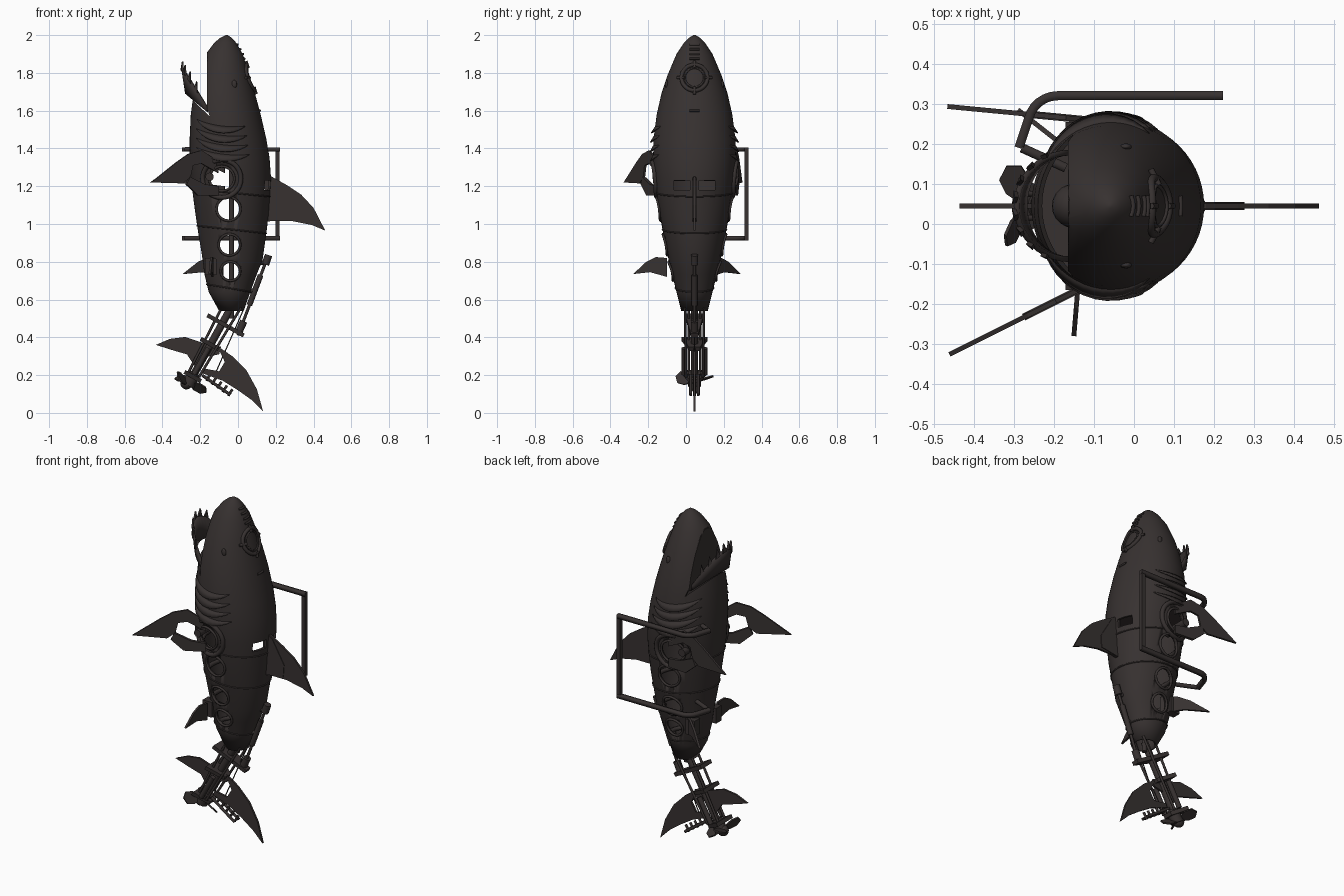
import bpy, bmesh, math
from mathutils import Vector as V

if "Cube" in bpy.data.objects:
    bpy.data.objects.remove(bpy.data.objects["Cube"])

CY = 0.045                                  # centre line of the body in y
mat = bpy.data.materials.new("dark iron")
mat.diffuse_color = (0.038, 0.031, 0.030, 1)
mat.use_nodes = True
mat.node_tree.nodes["Principled BSDF"].inputs["Base Color"].default_value = mat.diffuse_color

# hull stations: z, belly x, back x, half width
ST = [(.54, -.10, .03, .07), (.64, -.155, .065, .095), (.735, -.178, .10, .12), (.81, -.187, .13, .137),
      (.95, -.21, .15, .165), (1.05, -.225, .162, .185), (1.24, -.25, .175, .212), (1.35, -.256, .167, .219),
      (1.45, -.256, .15, .217), (1.58, -.25, .12, .2), (1.69, -.235, .09, .175), (1.79, -.21, .06, .142),
      (1.9, -.17, .025, .095), (1.96, -.125, -.01, .055), (1.985, -.095, -.032, .03), (2.0, -.066, -.055, .006)]


def section(z):
    """Centre x, radius x, radius y of the hull at a height."""
    z = min(max(z, ST[0][0]), ST[-1][0])
    for a, b in zip(ST, ST[1:]):
        if z <= b[0]:
            f = (z - a[0]) / (b[0] - a[0])
            l, r, w = (a[i] + (b[i] - a[i]) * f for i in (1, 2, 3))
            return (l + r) / 2, (r - l) / 2, w


def surf(t, z, off=0):
    c, rx, ry = section(z)
    return V((c + (rx + off) * math.cos(t), CY + (ry + off) * math.sin(t), z))


def side(x, z, s, off=0):                   # hull point on the flank at x, z
    c, rx, _ = section(z)
    return surf(s * math.acos(max(-1, min(1, (x - c) / rx))), z, off)


def back(y, z, off=0):                      # hull point on the back at y, z
    return surf(math.asin(max(-1, min(1, y / section(z)[2]))), z, off)


def finish(name, bm, smooth=False):
    bmesh.ops.recalc_face_normals(bm, faces=bm.faces)
    me = bpy.data.meshes.new(name)
    bm.to_mesh(me)
    bm.free()
    me.materials.append(mat)
    o = bpy.data.objects.new(name, me)
    bpy.context.collection.objects.link(o)
    if smooth:
        bpy.ops.object.select_all(action='DESELECT')
        o.select_set(True)
        bpy.context.view_layer.objects.active = o
        bpy.ops.object.shade_smooth_by_angle(angle=math.radians(35))
    return o


def plate(name, pts, o, u, v, th):
    """Flat outline in the plane o + a*u + b*v, extruded both ways."""
    o, u, v = V(o), V(u), V(v)
    n = u.cross(v).normalized() * th / 2
    bm = bmesh.new()
    a, b = ([bm.verts.new(o + u * p + v * q + n * s) for p, q in pts] for s in (-1, 1))
    bm.faces.new(a)
    bm.faces.new(b[::-1])
    for i in range(len(pts)):
        j = (i + 1) % len(pts)
        bm.faces.new((a[i], a[j], b[j], b[i]))
    return finish(name, bm)


def rod(name, p, q, r, seg=14):
    p, q = V(p), V(q)
    bm = bmesh.new()
    bmesh.ops.create_cone(bm, cap_ends=True, segments=seg, radius1=r, radius2=r, depth=(q - p).length)
    bm.transform((q - p).to_track_quat('Z', 'Y').to_matrix().to_4x4())
    bmesh.ops.translate(bm, verts=bm.verts, vec=(p + q) / 2)
    return finish(name, bm, True)


def box(name, c, s):
    return plate(name, [(-s[0]/2, -s[2]/2), (s[0]/2, -s[2]/2), (s[0]/2, s[2]/2), (-s[0]/2, s[2]/2)],
                 c, (1, 0, 0), (0, 0, 1), s[1])


def ball(name, c, s):
    bm = bmesh.new()
    bmesh.ops.create_uvsphere(bm, u_segments=20, v_segments=12, radius=1)
    bmesh.ops.scale(bm, verts=bm.verts, vec=s)
    bmesh.ops.translate(bm, verts=bm.verts, vec=c)
    return finish(name, bm, True)


def tube(name, pts, r, closed=False, square=False):
    cu = bpy.data.curves.new(name, 'CURVE')
    cu.dimensions = '3D'
    cu.bevel_depth, cu.bevel_resolution, cu.use_fill_caps = r, 0 if square else 2, True
    sp = cu.splines.new('POLY')
    sp.points.add(len(pts) - 1)
    for k, p in zip(sp.points, pts):
        k.co = (*p, 1)
        k.tilt = math.pi / 4 if square else 0
    sp.use_cyclic_u = closed
    cu.materials.append(mat)
    o = bpy.data.objects.new(name, cu)
    bpy.context.collection.objects.link(o)
    bpy.ops.object.select_all(action='DESELECT')
    o.select_set(True)
    bpy.context.view_layer.objects.active = o
    bpy.ops.object.convert(target='MESH')


def strip(name, rows, th=0):
    bm = bmesh.new()
    vs = [[bm.verts.new(p) for p in r] for r in rows]
    for r0, r1 in zip(vs, vs[1:]):
        for i in range(len(r0) - 1):
            bm.faces.new((r0[i], r0[i+1], r1[i+1], r1[i]))
    bmesh.ops.remove_doubles(bm, verts=bm.verts, dist=1e-5)
    o = finish(name, bm, True)
    if th:
        m = o.modifiers.new("thickness", 'SOLIDIFY')
        m.thickness, m.offset = th, -1
    return o


CIRC = [i * math.tau / 32 for i in range(32)]

# hollow hull, with mouth, portholes and hatches cut out
hull = strip("hull", [[surf(i % 56 * math.tau / 56, s[0]) for i in range(57)] for s in ST], .012)
bm = bmesh.new()
bm.from_mesh(hull.data)
rim = [e for e in bm.edges if e.is_boundary and e.verts[0].co.z > 1.9]
bmesh.ops.holes_fill(bm, edges=rim, sides=0)
bmesh.ops.recalc_face_normals(bm, faces=bm.faces)
bm.to_mesh(hull.data)
bm.free()
holes = [(-.085, 1.24, .065), (-.05, 1.08, .062), (-.045, .89, .056), (-.04, .75, .05)]
cutters = [plate("mouth_cutter", [(-.165, 2.1), (-.165, 1.62), (-.15, 1.57), (-.25, 1.665), (-.6, 1.9), (-.6, 2.1)],
                 (0, CY, 0), (1, 0, 0), (0, 0, 1), .8)]
for x, z, r in holes:
    cutters.append(rod("porthole_cutter", (x, -.5, z), (x, .6, z), r, 32))
for s in (-1, 1):
    cutters.append(box("hatch_cutter", (.15, CY + s * .067, 1.205), (.2, .085, .05)))
for c in cutters:
    c.hide_render = True
    c.hide_set(True)
    m = hull.modifiers.new("cut", 'BOOLEAN')
    m.operation, m.object, m.solver = 'DIFFERENCE', c, 'EXACT'

# palate closing the upper head
zs = [1.6 + .31 * i / 12 for i in range(13)]
half = []
for z in zs:
    c, rx, ry = section(z)
    half.append(ry * math.sqrt(max(0.0004, 1 - ((-.16 - c) / rx) ** 2)) - .004)
plate("palate", [(h, z) for h, z in zip(half, zs)] + [(-h, z) for h, z in zip(half[::-1], zs[::-1])],
      (-.16, CY, 0), (0, 1, 0), (0, 0, 1), .008)

# lower jaw with teeth
ts = [math.pi * i / 20 for i in range(21)]


def jaw(t, f):
    k = math.sin(t)
    return V((-.16 - (.12 + .02 * f) * k, CY + .14 * math.cos(t), 1.59 + .1 * k + f * (.03 + .1 * k)))


strip("lower_jaw", [[jaw(t, f) for t in ts] for f in (0, .5, 1)], .014)
for i in range(3, 18, 2):
    p = jaw(ts[i], .95)
    plate("tooth", [(-.016, 0), (.016, 0), (0, .05)], p, (jaw(ts[i] + .05, 1) - jaw(ts[i], 1)).normalized(),
          (.1, 0, 1), .01)
ball("throat_dome", (-.15, CY, 1.5), (.055, .055, .06))

# seams, inner frames and spine
for z in (.66, .97, 1.165):
    tube("hull_seam", [surf(a, z + .02 * math.cos(a) * -1, .001) for a in CIRC], .004, True)
for z in (.66, .82, .98, 1.165):
    tube("inner_frame", [surf(a, z, -.018) for a in CIRC], .012, True)
plate("bulkhead", [surf(a, 1.36, -.008).xy for a in CIRC], (0, 0, 1.36), (1, 0, 0), (0, 1, 0), .01)
rod("spine", (-.035, CY, .5), (-.035, CY, 1.36), .014)

PEC = [(-.05, 1.33), (.05, 1.39), (.129, 1.37), (.2, 1.325), (.347, 1.22), (.16, 1.215), (.115, 1.25),
       (.1, 1.31), (.05, 1.32), (-.05, 1.27)]
ARM = [(-.05, 1.2), (.03, 1.21), (.12, 1.25), (.14, 1.21), (.07, 1.15), (-.05, 1.15)]
PELV = [(-.06, .82), (.0, .825), (.05, .80), (.12, .735), (.03, .745), (-.06, .72)]
for s, po, pu, vo, vu, vs in ((-1, (-.15, -.17, 0), (-.31, -.155, 0), (-.14, -.16, 0), (-.01, -.12, 0), 1),
                              (1, (-.12, .26, 0), (-.345, .033, 0), (-.15, .175, 0), (-.14, .11, 0), 1.48)):
    # pectoral fin, its lower arm and the pelvic fin
    pu, vu = V(pu).normalized(), V(vu).normalized()
    plate("pectoral_fin", PEC, po, pu, (0, 0, 1), .012)
    plate("pectoral_arm", ARM, po, pu, (0, 0, 1), .018)
    plate("pelvic_fin", PELV, vo, vu * vs, (0, 0, 1), .012)
    box("pelvic_mount", (-.145, CY + s * .10, .775), (.06, .05, .09))
    # porthole rims and fin bearing rings
    for x, z, r in holes + [(-.085, 1.24, .1)]:
        tube("porthole_rim", [side(x + r * math.cos(a), z + r * math.sin(a), s, .003) for a in CIRC],
             .007 if r < .09 else .013, True)
    rod("fin_shaft", (-.15, CY + s * .05, 1.25), (-.15, CY + s * .21, 1.25), .022)
    # gill louvres
    for k in range(4):
        top, low = [], []
        for i in range(13):
            f = i / 12
            t = s * math.radians(145 - 85 * f)
            z = 1.555 - .05 * k - .04 * math.sin(f * 2)
            b = math.sin(math.pi * f)
            top.append(surf(t, z, .001))
            low.append(surf(t, z - .034 * b - .002, .002 + .018 * b))
        strip("gill_louvre", [top, low], .006)
    e = side(-.02, 1.74, s)
    ball("eye", e, (.014, .008, .022))

# hatch ring and ridges on the head
for r, w in ((.068, .011), (.05, .005)):
    tube("head_hatch_ring", [back(r * math.cos(a), 1.775 + r * math.sin(a), .002) for a in CIRC], w, True)
for a in range(4):
    c, n = math.cos(a * math.pi / 2), math.sin(a * math.pi / 2)
    tube("hatch_lug", [back(r * c, 1.775 + r * n, .006) for r in (.05, .088)], .008)
for z in (1.6, 1.875, 1.9, 1.925, 1.95):
    tube("head_ridge", [back(y, z, .002) for y in (-.025, -.012, 0, .012, .025)], .006)

# dorsal fin
plate("dorsal_fin", [(.14, 1.255), (.18, 1.25), (.26, 1.205), (.335, 1.155), (.40, 1.085), (.462, .965), (.39, .995),
                     (.29, 1.015), (.14, 1.015)], (0, CY, 0), (1, 0, 0), (0, 0, 1), .012)
plate("dorsal_base", [(.14, 1.27), (.2, 1.23), (.275, 1.1), (.27, 1.03), (.14, 1.01)],
      (0, CY, 0), (1, 0, 0), (0, 0, 1), .02)

# side carrying frame
for z in (1.395, .925):
    arc = [(-.19 - .075 * math.sin(a), .245 + .075 * math.cos(a), z) for a in (i * math.pi / 14 for i in range(7))]
    tube("frame_rail", [(.222, .32, z)] + arc + [(-.287, .19, z)], .016, square=True)
    rod("frame_foot", (-.28, .19, z), (-.17, .14, z), .012)
box("frame_upright", (.21, .32, 1.16), (.022, .022, .48))

# tail boom along its tilted axis
A, B = V((-.035, CY, .56)), V((-.255, CY, .165))
d = (B - A).normalized()
p, Y = V((-d.z, 0, d.x)), V((0, 1, 0))


def at(f, a=0, b=0):
    return A.lerp(B, f) + p * a + Y * b


rod("tail_boom", A, B, .02)
for s in (-1, 1):
    rod("tail_rod", at(-.05, -.045, s * .03), at(.95, -.03, s * .03), .007)
    rod("tail_rod", at(-.05, .045, s * .05), at(.9, .03, s * .045), .007)
    rod("tail_cylinder", at(.55, 0, s * .055), at(.9, 0, s * .055), .014)
for f, lo, hi, w, th in ((.22, -.09, .13, .10, .022), (.5, -.06, .05, .14, .022), (.93, -.05, .05, .14, .022)):
    plate("tail_crosshead", [(lo, -w/2), (hi, -w/5), (hi, w/5), (lo, w/2)], at(f), p, Y, th)
rod("tail_gearbox", at(.88), at(1.05), .035)

# steering actuator on the back
rod("actuator_rod", (.155, CY, .82), (0, CY, .41), .008)
rod("actuator_cylinder", (.12, CY, .73), (.06, CY, .57), .015)
rod("actuator_head", (.162, CY, .835), (.145, CY, .785), .02)
rod("actuator_bracket", (.155, CY, .80), (.10, CY, .79), .012)
rod("actuator_bracket", (.09, CY, .65), (.04, CY, .64), .012)
rod("actuator_clevis", (.03, CY, .485), (.005, CY, .43), .02)
rod("pull_wire", (.035, CY, .56), (-.115, CY, .22), .003)

# tail fin lobes and trim rack
plate("tail_fin_upper", [(-.435, .36), (-.36, .392), (-.28, .402), (-.2, .375), (-.09, .35), (-.10, .31), (-.2, .29),
                         (-.225, .24), (-.27, .31), (-.34, .33)], (0, CY, 0), (1, 0, 0), (0, 0, 1), .012)
plate("tail_fin_lower", [(-.11, .355), (-.03, .30), (.045, .225), (.10, .125), (.133, .008), (.07, .07), (0, .12),
                         (-.08, .17), (-.19, .21), (-.18, .235), (-.10, .22), (-.07, .27)],
      (0, CY, 0), (1, 0, 0), (0, 0, 1), .012)
for s in (-1, 1):
    rod("rack_rail", (-.19, CY + s * .02, .20), (-.04, CY + s * .02, .095), .008)
for k in range(5):
    x = -.16 + k * .029
    rod("rack_rung", (x - .008, CY, .17 - k * .02), (x + .014, CY, .205 - k * .02), .007)

# propeller
C = V((-.268, CY, .165))
ball("propeller_hub", C + d * .01, (.032, .03, .032))
for k in range(3):
    a = k * math.tau / 3
    u = p * math.cos(a) + Y * math.sin(a)
    v = (u.cross(d) + d * .8).normalized()
    plate("propeller_blade", [(.015, -.012), (.06, -.038), (.1, -.034), (.115, .0), (.09, .032), (.05, .032), (.015, .012)],
          C, u, v, .008)
